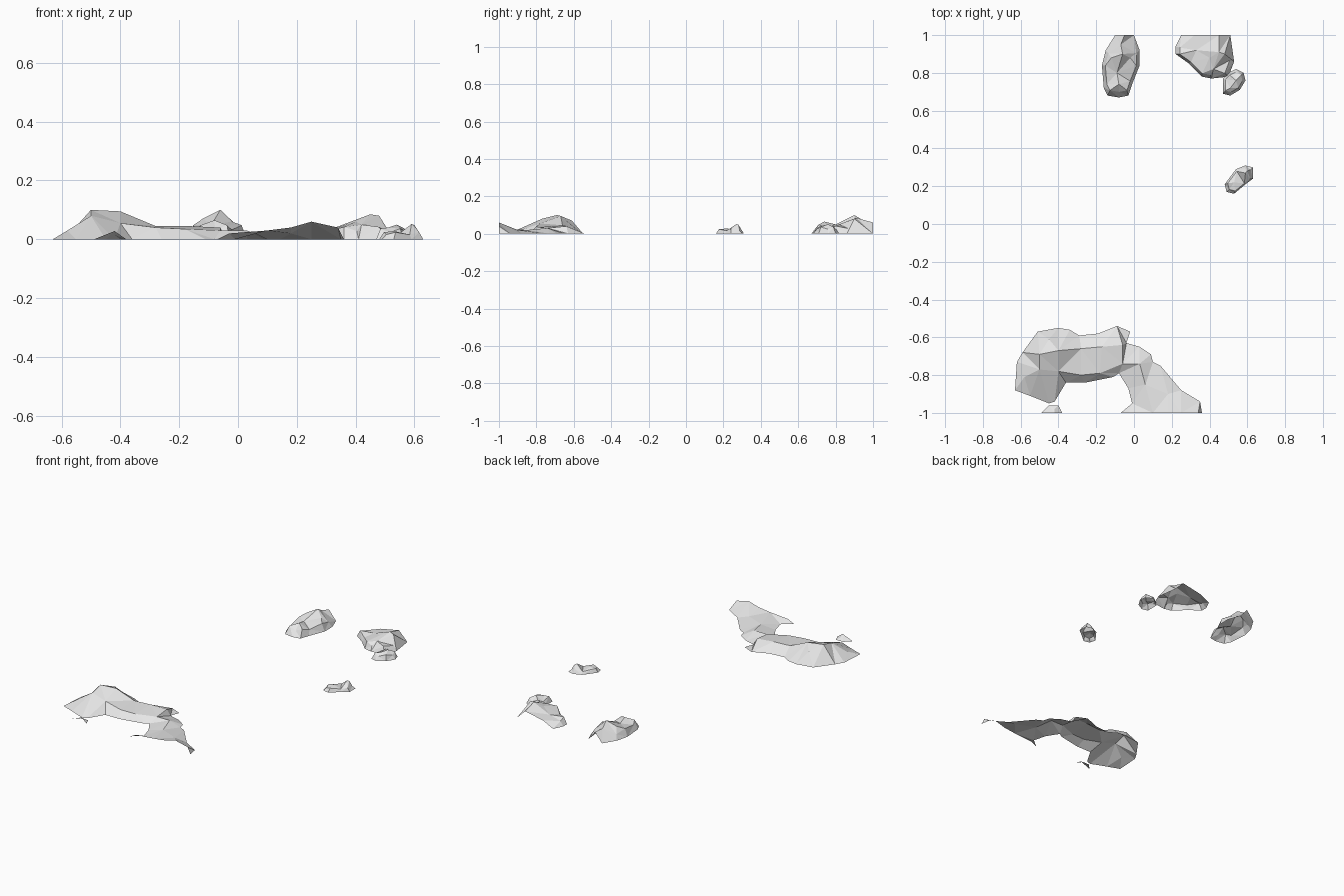
import bpy
from mathutils import Vector
from mathutils.geometry import delaunay_2d_cdt

default_cube = bpy.data.objects.get("Cube")
if default_cube:
    bpy.data.objects.remove(default_cube, do_unlink=True)

UNIT = 0.01  # all coordinates below are given in hundredths

# One plain stone colour for everything
stone = bpy.data.materials.new("pale grey stone")
stone.use_nodes = True
stone_colour = (0.8, 0.8, 0.8, 1)
stone.diffuse_color = stone_colour
stone.node_tree.nodes["Principled BSDF"].inputs["Base Color"].default_value = stone_colour


def to_points(coordinates):
    """Turn (x, y) or (x, y, height) tuples into scaled 3D vectors."""
    return [Vector((*c, 0)[:3]) * UNIT for c in coordinates]


def shoulder_ring(shore, inset, height):
    """Repeat the shore points inland, raised, for a steep rounded flank."""
    centre = sum(shore, Vector()) / len(shore)
    ring = []
    for index, point in enumerate(shore):
        on_cut = abs(point.y) > 0.99
        if on_cut:
            continue
        inland = point.lerp(centre, inset)
        inland.z = height * (1 + 0.2 * (-1) ** index)
        ring.append(inland)
    return ring


def build_island(name, shore, peaks, inset=None, shoulder=0):
    """Open shell of flat facets stretched over a shoreline and its peaks."""
    shore = to_points(shore)
    points = shore + to_points(peaks)
    if inset:
        points += shoulder_ring(shore, inset, shoulder * UNIT)
    outline = list(range(len(shore)))
    flat, _, triangles, origins, _, _ = delaunay_2d_cdt(
        [p.to_2d() for p in points], [], [outline], 1, 1e-5)
    vertices = [(p.x, p.y, points[origin[0]].z if origin else 0)
                for p, origin in zip(flat, origins)]

    def facing_up(triangle):
        a, b, c = (flat[i] for i in triangle)
        area = (b - a).cross(c - a)
        return list(triangle) if area > 0 else list(reversed(triangle))

    mesh = bpy.data.meshes.new(name)
    mesh.from_pydata(vertices, [], [facing_up(t) for t in triangles])
    mesh.materials.append(stone)
    mesh.update()
    island = bpy.data.objects.new(name, mesh)
    bpy.context.scene.collection.objects.link(island)
    return island


# Long curved island: north shore, cut leg, then the bay and west end
north_shore = [(-62, -73), (-59, -68), (-51, -57), (-40, -55), (-34, -56),
               (-29, -59), (-19, -58), (-9, -54), (-2, -57), (-4, -63),
               (3, -65), (9, -69), (10, -73), (14, -75), (25, -88), (35, -94)]
cut_leg = [(36, -100), (34, -100, 4), (25, -100, 6), (18, -100, 4),
           (10, -100, 3), (-3, -100, 2), (-7, -100)]
bay_shore = [(-1, -95), (-3, -87), (-8, -79), (-11, -81), (-26, -84),
             (-36, -84), (-42, -94), (-45, -95), (-55, -91), (-63, -88)]
main_ridge = [(-50, -69, 10), (-40, -67, 9.5), (-28, -66, 4.5),
              (-17, -65, 4.5), (-6, -64, 4), (-45, -61, 7)]
bay_ridge = [(-58, -81, 3), (-50, -77, 8), (-40, -78, 5.5), (-28, -80, 4),
             (-18, -79, 3.5), (-6, -74, 3)]
leg_top = [(3, -74, 3), (6, -85, 2), (18, -90, 2)]
build_island("curved_island", north_shore + cut_leg + bay_shore,
             main_ridge + bay_ridge + leg_top)

# Sliver of rock on the front edge
build_island("front_rock",
             [(-49, -100), (-45, -96), (-40, -96), (-38, -100), (-42, -100, 2.8)],
             [(-42, -98, 1.5)])

# Tall oval rock on the back edge
build_island("oval_rock",
             [(-10, 100), (-15, 92), (-17, 84), (-16, 72), (-14, 68), (-8, 67),
              (-3, 68), (-1, 74), (3, 84), (3, 92), (0, 100), (-5, 100, 6)],
             [(-6, 90, 10), (-12, 88, 7), (-9, 80, 5), (-8, 74, 6.5),
              (-2, 88, 6), (-7, 95, 7)],
             inset=0.18, shoulder=4)

# Broad rock on the back edge
build_island("broad_rock",
             [(25, 100), (22, 94), (22, 90), (29, 85), (36, 78), (41, 77),
              (50, 78), (53, 86), (51, 100), (45, 100, 6), (32, 100, 3.5)],
             [(45, 91, 8.5), (48, 90, 8), (40, 88, 6), (33, 92, 4), (42, 82, 5)],
             inset=0.15, shoulder=3.5)

# Small rock leaning on the broad one
build_island("side_rock",
             [(47, 69), (51, 68), (56, 71), (59, 76), (58, 80), (54, 82),
              (50, 80), (47, 77)],
             [(54, 76, 5), (51, 72, 4)], inset=0.25, shoulder=3)

# Lone small rock
build_island("lone_rock",
             [(48, 21), (54, 29), (59, 31), (63, 30), (63, 24), (59, 21),
              (53, 16), (49, 17)],
             [(59, 27, 5.2), (60, 28, 4.8), (53, 22, 2.8)],
             inset=0.2, shoulder=2)
